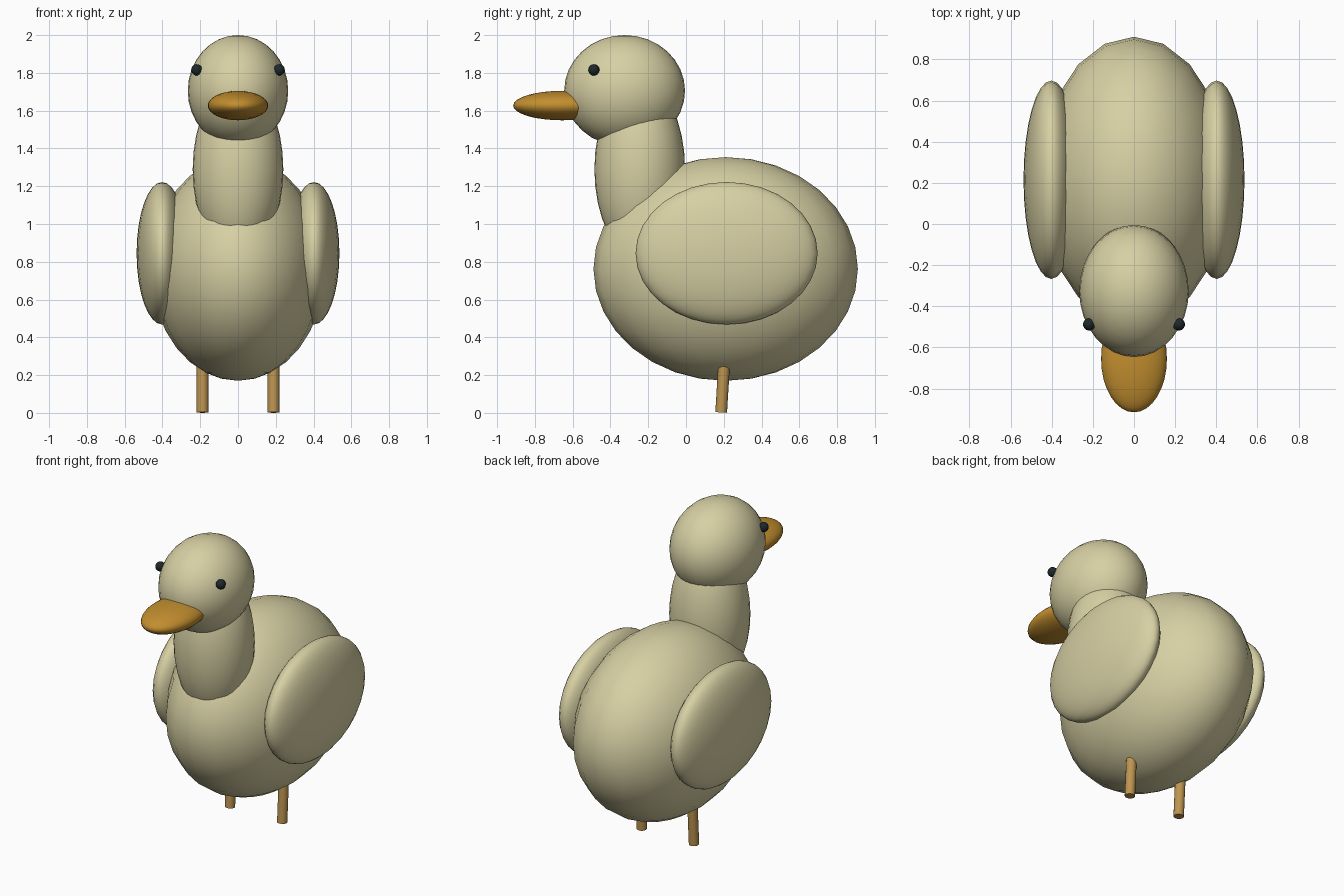
import bpy
import math

if "Cube" in bpy.data.objects:
    bpy.data.objects.remove(bpy.data.objects["Cube"])


def material(name, color):
    m = bpy.data.materials.new(name)
    m.diffuse_color = (*color, 1.0)
    m.use_nodes = True
    m.node_tree.nodes["Principled BSDF"].inputs["Base Color"].default_value = m.diffuse_color
    return m


CREAM = material("cream plumage", (0.68, 0.63, 0.37))
ORANGE = material("orange beak", (0.54, 0.27, 0.028))
TAN = material("tan leg", (0.51, 0.30, 0.08))
DARK = material("dark eye", (0.013, 0.021, 0.024))


def finish(name, mat):
    ob = bpy.context.object
    ob.name = name
    ob.data.materials.append(mat)
    bpy.ops.object.shade_smooth_by_angle(angle=math.radians(40))
    return ob


def ellipsoid(name, center, radii, mat, segments=32, rings=16, rotation=(0, 0, 0)):
    bpy.ops.mesh.primitive_uv_sphere_add(
        segments=segments, ring_count=rings, radius=1, location=center, rotation=rotation)
    bpy.context.object.scale = radii
    return finish(name, mat)


# Body, neck and head
ellipsoid("body", (0, 0.21, 0.762), (0.46, 0.70, 0.592), CREAM, 20, 16)
ellipsoid("neck", (0, -0.245, 1.29), (0.24, 0.24, 0.47), CREAM)
ellipsoid("head", (0, -0.325, 1.705), (0.266, 0.32, 0.295), CREAM)

# Beak
ellipsoid("beak", (0, -0.655, 1.627), (0.16, 0.26, 0.078), ORANGE)

# Paired parts
for side, label in ((-1, "left"), (1, "right")):
    ellipsoid(f"{label}_eye", (side * 0.218, -0.488, 1.816), (0.03, 0.03, 0.03), DARK, 16, 10)
    ellipsoid(f"{label}_wing", (side * 0.402, 0.215, 0.845), (0.135, 0.482, 0.377), CREAM)

    # Leg leans slightly and ends inside the body
    bpy.ops.mesh.primitive_cylinder_add(
        vertices=16, radius=0.031, depth=0.42, location=(side * 0.188, 0.199, 0.212),
        rotation=(math.radians(-3.5), 0, 0))
    finish(f"{label}_leg", TAN)
